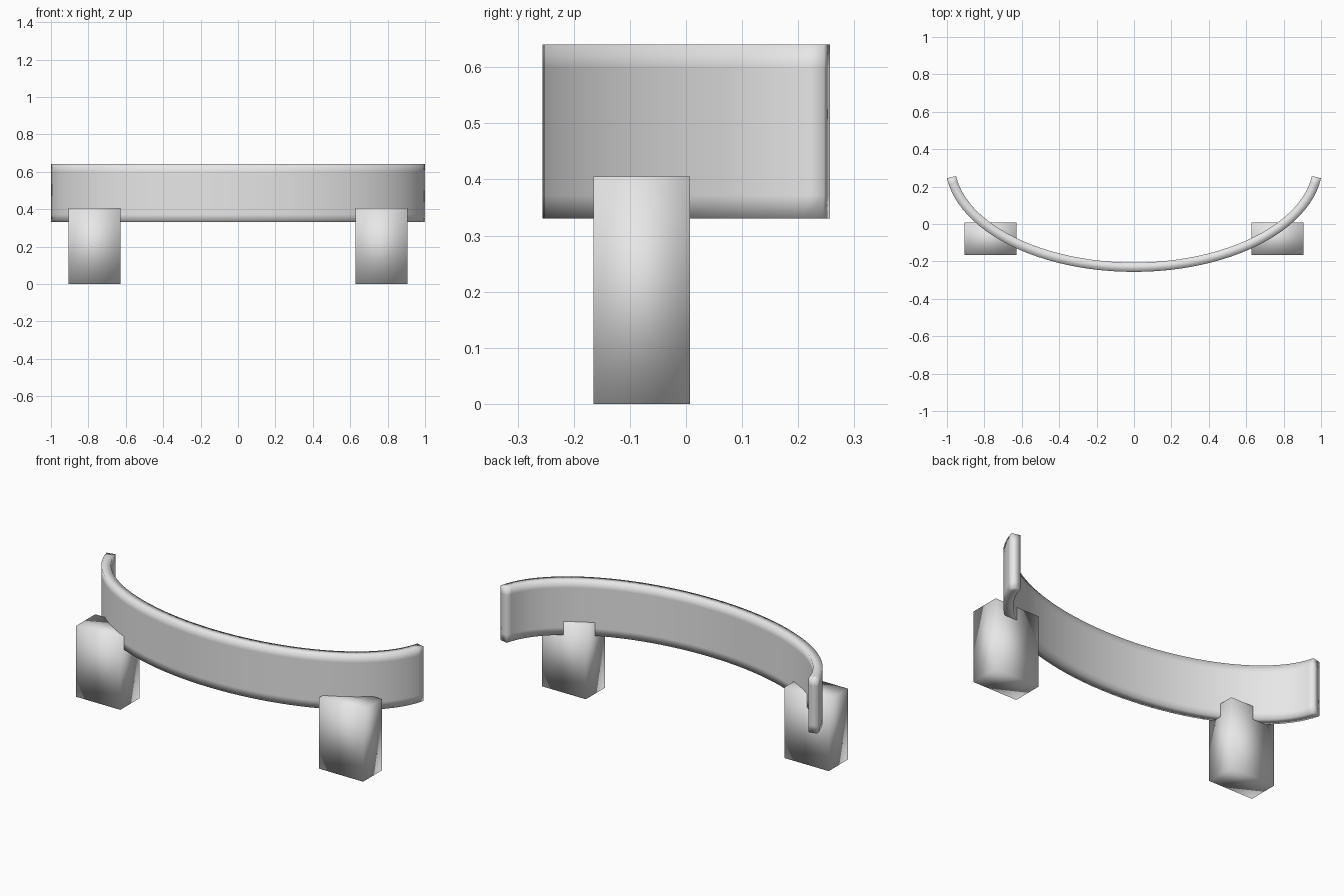
import bpy, bmesh, math
from mathutils import Vector

if "Cube" in bpy.data.objects:
    bpy.data.objects.remove(bpy.data.objects["Cube"])

grey = bpy.data.materials.new("plain grey")
grey.diffuse_color = (0.8, 0.8, 0.8, 1)
grey.use_nodes = True
grey.node_tree.nodes["Principled BSDF"].inputs["Base Color"].default_value = grey.diffuse_color


def finish(name, bm):
    bmesh.ops.recalc_face_normals(bm, faces=bm.faces)
    for f in bm.faces:
        f.smooth = True
    me = bpy.data.meshes.new(name)
    bm.to_mesh(me)
    bm.free()
    me.materials.append(grey)
    ob = bpy.data.objects.new(name, me)
    bpy.context.collection.objects.link(ob)
    return ob


# Curved band: rectangular section swept along an elliptical arc
A, B, CY = 1.0086, 0.576, 0.32      # outer ellipse radii and centre
THICK, SEGS = 0.05, 48
T_END = math.acos(0.075 / B)
LEVELS = (0.33, 0.372, 0.598, 0.64)  # outer rows keep the edges tight

bm = bmesh.new()
rings = []
for i in range(SEGS + 1):
    t = -T_END + 2 * T_END * i / SEGS
    outer = Vector((A * math.sin(t), CY - B * math.cos(t), 0))
    normal = Vector((math.sin(t) / A, -math.cos(t) / B, 0)).normalized()
    inner = outer - normal * THICK
    ring = [bm.verts.new((outer.x, outer.y, z)) for z in LEVELS]
    ring += [bm.verts.new((inner.x, inner.y, z)) for z in reversed(LEVELS)]
    rings.append(ring)
n = len(rings[0])
for r, s in zip(rings, rings[1:]):
    for k in range(n):
        bm.faces.new((r[k], r[(k + 1) % n], s[(k + 1) % n], s[k]))
# End caps
for r in (rings[0], rings[-1]):
    for k in range(3):
        bm.faces.new((r[k], r[k + 1], r[6 - k], r[7 - k]))
finish("curved_band", bm)


# Block feet, one each side
def foot(name, side):
    lo, hi = Vector((0.627, -0.165, 0)), Vector((0.905, 0.007, 0.405))
    b = bmesh.new()
    bmesh.ops.create_cube(b, size=1)
    size, mid = hi - lo, (hi + lo) / 2
    for v in b.verts:
        v.co = Vector((v.co.x * size.x + side * mid.x,
                       v.co.y * size.y + mid.y,
                       v.co.z * size.z + mid.z))
    finish(name, b)


foot("left_foot", -1)
foot("right_foot", 1)
